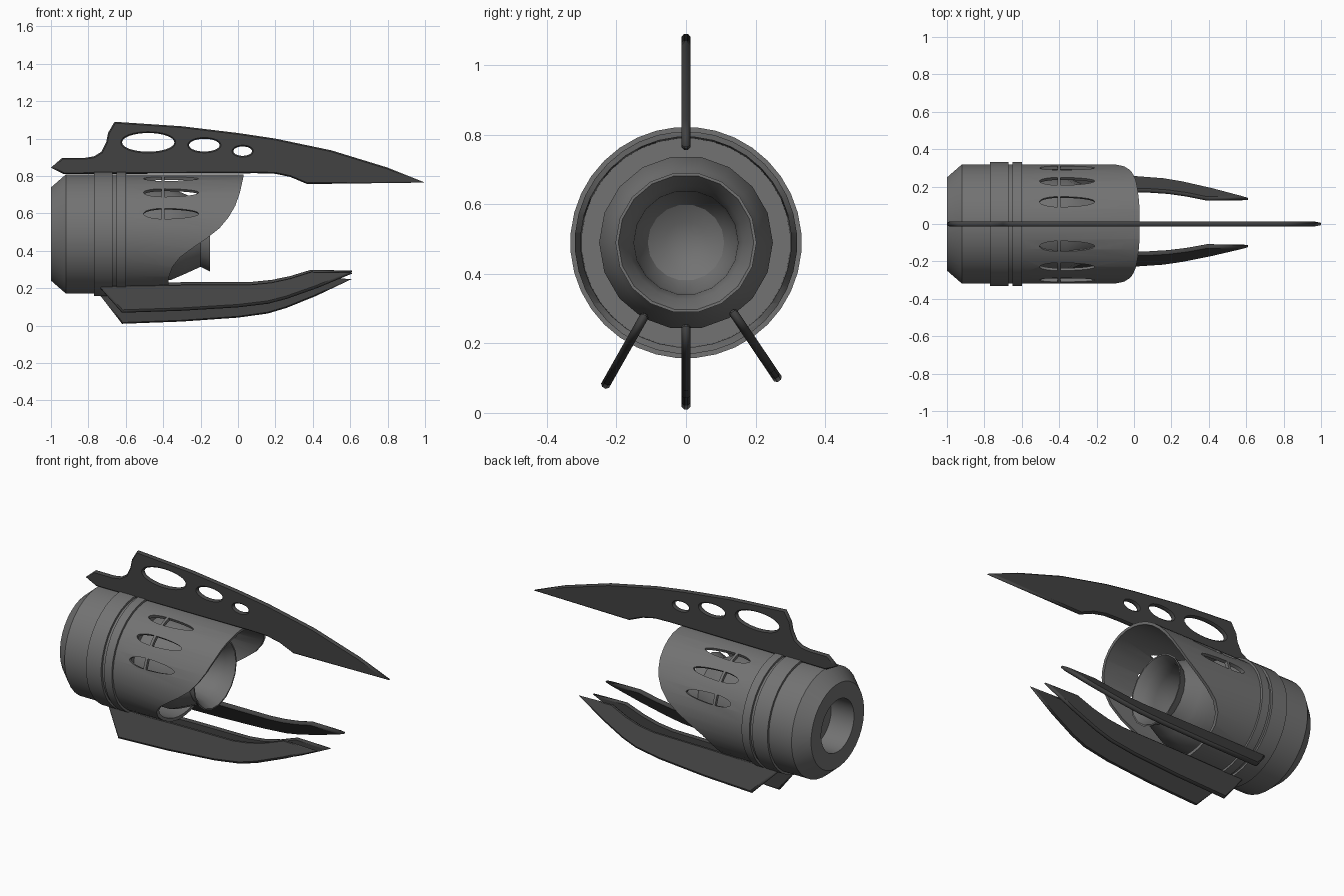
import bpy, bmesh, math
from mathutils import Matrix, Vector

if "Cube" in bpy.data.objects:
    bpy.data.objects.remove(bpy.data.objects["Cube"])

AXIS_Z = 0.49


def material(name, v):
    m = bpy.data.materials.new(name)
    m.diffuse_color = (v, v, v, 1)
    m.use_nodes = True
    m.node_tree.nodes["Principled BSDF"].inputs["Base Color"].default_value = m.diffuse_color
    return m


GREY = material("mid grey metal", 0.17)
DARK = material("dark grey metal", 0.055)


def finish(bm, name, mat):
    bmesh.ops.remove_doubles(bm, verts=bm.verts, dist=1e-5)
    bmesh.ops.recalc_face_normals(bm, faces=bm.faces)
    me = bpy.data.meshes.new(name)
    bm.to_mesh(me)
    bm.free()
    ob = bpy.data.objects.new(name, me)
    bpy.context.collection.objects.link(ob)
    me.materials.append(mat)
    return ob


def select(ob):
    bpy.ops.object.select_all(action='DESELECT')
    ob.select_set(True)
    bpy.context.view_layer.objects.active = ob


def smooth(ob):
    select(ob)
    bpy.ops.object.shade_smooth_by_angle(angle=math.radians(28))


def lathe(name, profile, seg, mat):
    """Revolve (x, r) points around the long axis."""
    bm = bmesh.new()
    rings = []
    for i in range(seg):
        a = 2 * math.pi * (i + 0.5) / seg
        rings.append([bm.verts.new((x, r * math.sin(a), AXIS_Z + r * math.cos(a)))
                      for x, r in profile])
    for i in range(seg):
        p, q = rings[i], rings[(i + 1) % seg]
        for j in range(len(profile) - 1):
            bm.faces.new((p[j], p[j + 1], q[j + 1], q[j]))
    return finish(bm, name, mat)


def prism(bm, pts, a_vec):
    """Closed prism from a loop of points swept by a vector."""
    lo = [bm.verts.new(p) for p in pts]
    hi = [bm.verts.new(Vector(p) + a_vec) for p in pts]
    bm.faces.new(lo)
    bm.faces.new(hi[::-1])
    for i in range(len(pts)):
        j = (i + 1) % len(pts)
        bm.faces.new((lo[i], lo[j], hi[j], hi[i]))


def cut(ob, cutter):
    select(ob)
    m = ob.modifiers.new("cut", 'BOOLEAN')
    m.operation = 'DIFFERENCE'
    m.solver = 'EXACT'
    m.object = cutter
    bpy.ops.object.modifier_apply(modifier=m.name)
    bpy.data.objects.remove(cutter)


# Main housing: recessed rear, chamfer, two raised bands, hollow front shell
R, B = 0.32, 0.333
body = lathe("housing", [
    (-.85, 0), (-.85, .155), (-1, .155), (-1, .25), (-.92, R),
    (-.77, R), (-.77, B), (-.67, B), (-.67, R), (-.65, R), (-.65, B), (-.60, B), (-.60, R),
    (.1, R), (.1, .305), (-.52, .30), (-.52, 0)], 36, GREY)

# Sweeping cut across the open front end
bm = bmesh.new()
curve = [(.03, .9), (.03, .80), (.01, .71), (-.015, .64), (-.05, .58), (-.10, .52), (-.17, .465),
         (-.25, .41), (-.31, .365), (-.35, .315), (-.37, .26), (-.375, .1), (.3, .1), (.3, .9)]
prism(bm, [(x, -.5, z) for x, z in curve], Vector((0, 1, 0)))
cut(body, finish(bm, "front_cutter", GREY))

# Vent slots: three per side, each split by a small bar
bm = bmesh.new()
for ang in (22, 46, 70, -22, -46, -70):
    a = math.radians(ang)
    d = Vector((0, math.sin(a), math.cos(a)))
    t = Vector((0, math.cos(a), -math.sin(a)))
    for x0, x1, span in ((-.408, -.505, .105), (-.392, -.21, .19)):
        top = []
        for k in range(9):
            x = x0 + (x1 - x0) * math.sin(k / 8 * math.pi / 2)
            top.append((x, .03 * math.sqrt(max(0, 1 - ((x + .40) / span) ** 2))))
        loop = top[:-1] + [(x1, 0)] + [(x, -w) for x, w in top[-2::-1]]
        prism(bm, [Vector((x, 0, AXIS_Z)) + d * .27 + t * w for x, w in loop], d * .1)
cut(body, finish(bm, "slot_cutter", GREY))
smooth(body)

# Inner nozzle with a flared lip and closed bowl
smooth(lathe("nozzle", [
    (-.53, .25), (-.36, .25), (-.28, .215), (-.20, .178), (-.15, .203), (-.15, .195),
    (-.20, .165), (-.26, .15), (-.40, .145), (-.46, .11), (-.49, .06), (-.50, 0)], 18, GREY))


def blade(name, outline, angle, holes=()):
    """Flat chamfered plate standing radially; outline is (x, distance from axis)."""
    cu = bpy.data.curves.new(name, 'CURVE')
    cu.dimensions = '2D'
    cu.fill_mode = 'BOTH'
    cu.extrude, cu.bevel_depth, cu.offset, cu.bevel_resolution = .006, .007, -.007, 0
    loops = [outline]
    for cx, cy, rx, ry in holes:
        loops.append([(cx + rx * math.cos(k * math.pi / 16), cy + ry * math.sin(k * math.pi / 16))
                      for k in range(32)])
    for pts in loops:
        s = cu.splines.new('POLY')
        s.points.add(len(pts) - 1)
        for p, (x, y) in zip(s.points, pts):
            p.co = (x, y, 0, 1)
        s.use_cyclic_u = True
    ob = bpy.data.objects.new(name, cu)
    bpy.context.collection.objects.link(ob)
    cu.materials.append(DARK)
    a = math.radians(angle)
    d = Vector((0, math.sin(a), math.cos(a)))
    x = Vector((1, 0, 0))
    m = Matrix((x, d, x.cross(d))).transposed().to_4x4()
    m.translation = (0, 0, AXIS_Z)
    ob.matrix_world = m
    select(ob)
    bpy.ops.object.convert(target='MESH')
    ob = bpy.context.object
    ob.name = name


# Long top blade with three oval holes
top = [(-1, .845), (-.93, .81), (.1, .815), (.2, .812), (.28, .795), (.37, .757), (1, .765),
       (.8, .845), (.5, .937), (.2, 1.0), (0, 1.03), (-.3, 1.066), (-.66, 1.09), (-.695, 1.03),
       (-.705, .98), (-.73, .93), (-.77, .905), (-.82, .897), (-.94, .897)]
blade("top_blade", [(x, z - AXIS_Z) for x, z in top], 0,
      [(-.48, .49, .14, .05), (-.18, .475, .082, .034), (.025, .443, .05, .025)])

# Three lower blades fanned around the underside
low = [(-.74, .325), (-.62, .48), (-.3, .468), (0, .447), (.16, .425), (.26, .395), (.42, .33),
       (.61, .24), (.39, .235), (.28, .275), (.18, .30), (.08, .312), (-.3, .315)]
for name, ang in (("lower_blade_middle", 180), ("lower_blade_back", 146), ("lower_blade_front", 209.5)):
    blade(name, low, ang)
